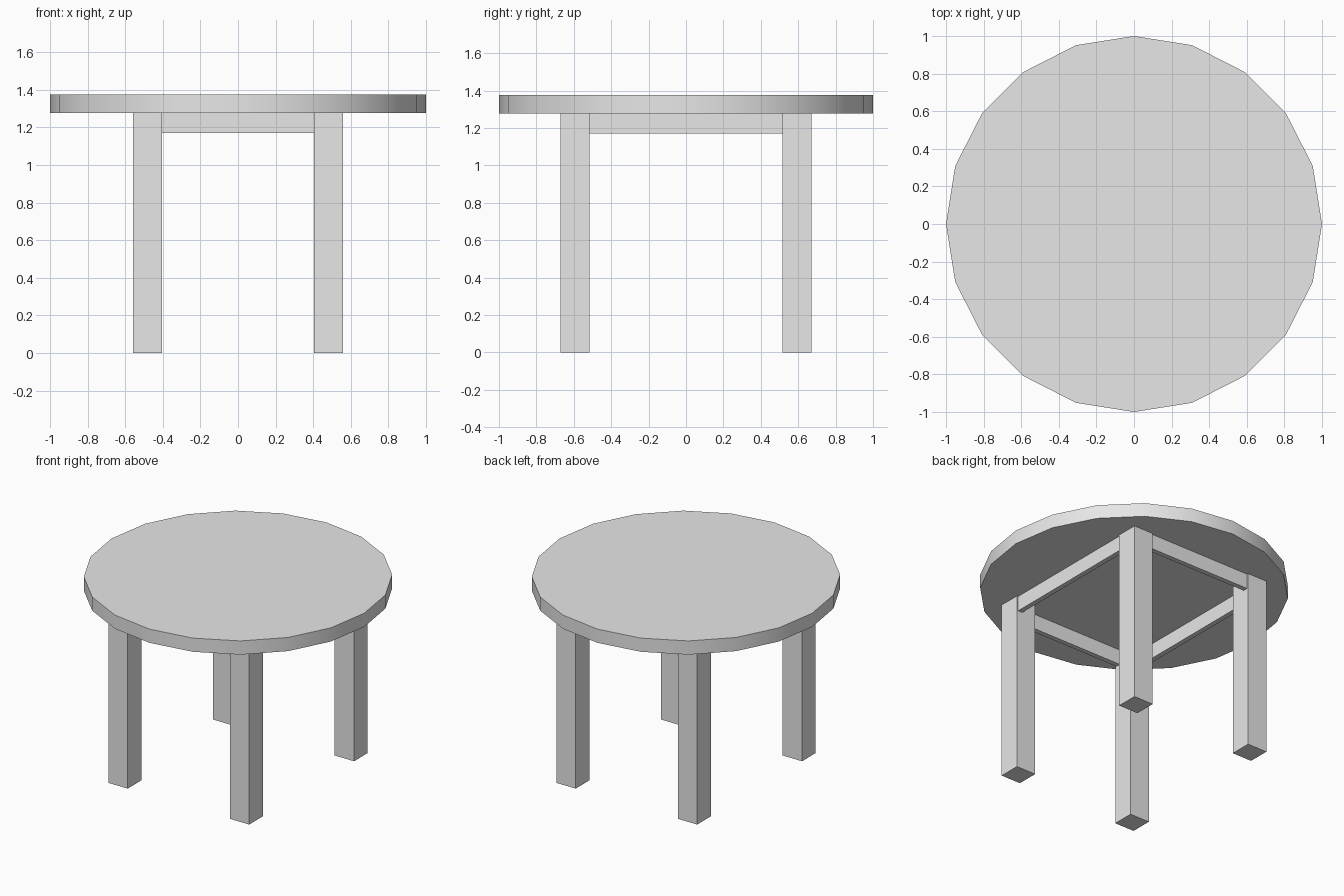
import bpy
import math

cube = bpy.data.objects.get("Cube")
if cube:
    bpy.data.objects.remove(cube, do_unlink=True)

GREY = (0.8, 0.8, 0.8, 1.0)
grey = bpy.data.materials.new("light_grey")
grey.use_nodes = True
grey.diffuse_color = GREY
grey.node_tree.nodes["Principled BSDF"].inputs["Base Color"].default_value = GREY

TOP_Z, UNDER_Z, RAIL_Z = 1.375, 1.277, 1.17
LEG = 0.154                  # leg width
LEG_X, LEG_Y = 0.481, 0.593  # leg centres
RAIL = 0.035                 # rail thickness
INSET = 0.01                 # rail set back from the outer leg faces


def box(name, centre, size):
    bpy.ops.mesh.primitive_cube_add(size=1, location=centre)
    ob = bpy.context.object
    ob.name = name
    ob.scale = size
    bpy.ops.object.transform_apply(location=False, rotation=False, scale=True)
    ob.data.materials.append(grey)
    return ob


# Round top: twenty sides with a smooth rim
bpy.ops.mesh.primitive_cylinder_add(
    vertices=20, radius=1, depth=TOP_Z - UNDER_Z,
    location=(0, 0, (TOP_Z + UNDER_Z) / 2))
top = bpy.context.object
top.name = "table_top"
top.data.materials.append(grey)
bpy.ops.object.shade_smooth_by_angle(angle=math.radians(30))

# Four square legs
for sx, side in ((1, "left"), (-1, "right")):
    for sy, end in ((-1, "front"), (1, "back")):
        box(f"{end}_{side}_leg", (sx * LEG_X, sy * LEG_Y, UNDER_Z / 2),
            (LEG, LEG, UNDER_Z))

# Thin rails under the top, joining neighbouring legs
rail_z = (UNDER_Z + RAIL_Z) / 2
rail_h = UNDER_Z - RAIL_Z
offset = LEG / 2 - INSET - RAIL / 2
for s, side, end in ((1, "left", "back"), (-1, "right", "front")):
    box(f"{side}_rail", (s * (LEG_X + offset), 0, rail_z),
        (RAIL, 2 * LEG_Y - LEG, rail_h))
    box(f"{end}_rail", (0, s * (LEG_Y + offset), rail_z),
        (2 * LEG_X - LEG, RAIL, rail_h))
